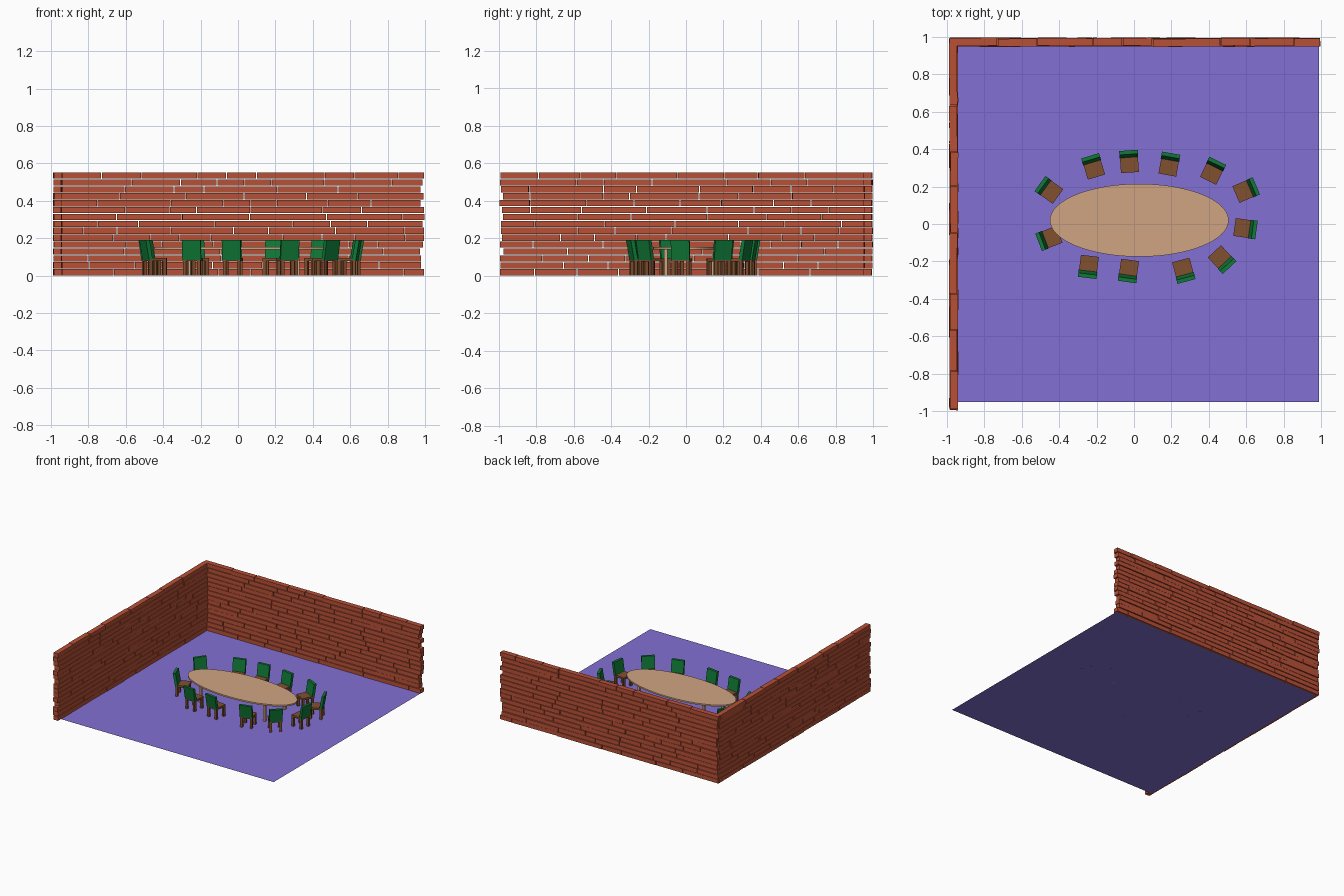
import bpy, bmesh, math, random
from mathutils import Matrix, Vector

if "Cube" in bpy.data.objects:
    bpy.data.objects.remove(bpy.data.objects["Cube"])

random.seed(7)


def material(name, rgb):
    m = bpy.data.materials.new(name)
    m.diffuse_color = (*rgb, 1)
    m.use_nodes = True
    m.node_tree.nodes["Principled BSDF"].inputs["Base Color"].default_value = m.diffuse_color
    return m


BRICK = material("brick_red", (0.479, 0.080, 0.037))
PURPLE = material("floor_purple", (0.223, 0.162, 0.658))
TAN = material("table_tan", (0.630, 0.376, 0.223))
GREEN = material("cushion_green", (0.005, 0.188, 0.038))
BROWN = material("chair_brown", (0.216, 0.080, 0.030))


def add_box(bm, centre, size, yaw=0.0):
    mat = (Matrix.Translation(centre) @ Matrix.Rotation(yaw, 4, 'Z')
           @ Matrix.Diagonal((*size, 1)))
    return bmesh.ops.create_cube(bm, size=1, matrix=mat)["verts"]


def to_mesh(bm, name, mat):
    bmesh.ops.recalc_face_normals(bm, faces=bm.faces)
    me = bpy.data.meshes.new(name)
    bm.to_mesh(me)
    bm.free()
    me.materials.append(mat)
    return me


def add_object(name, me, matrix=Matrix.Identity(4)):
    ob = bpy.data.objects.new(name, me)
    ob.matrix_world = matrix
    bpy.context.collection.objects.link(ob)
    return ob


# Floor sheet
bm = bmesh.new()
bmesh.ops.create_grid(bm, x_segments=1, y_segments=1, size=0.5,
                      matrix=Matrix.Translation((0.01, 0.012, 0)) @ Matrix.Diagonal((1.96, 1.925, 1, 1)))
add_object("floor", to_mesh(bm, "floor", PURPLE))


# Brick walls: rows of uneven bricks laid along local x
def brick_wall(name, matrix, start, end, rows=15, pitch=0.0369, gap=0.004):
    bm = bmesh.new()
    for r in range(rows):
        x = start + random.uniform(0, 0.025)
        stop = end - random.uniform(0, 0.025)
        while x < stop - 0.01:
            length = random.uniform(0.14, 0.42)
            if stop - x - length < 0.1:
                length = stop - x
            add_box(bm, (x + length / 2, random.uniform(-0.003, 0.003), 0.001 + (r + 0.47) * pitch),
                    (length - gap, 0.042, pitch - gap), random.uniform(-0.012, 0.012))
            x += length
    add_object(name, to_mesh(bm, name, BRICK), matrix)


brick_wall("back_wall", Matrix.Translation((0, 0.972, 0)), -0.995, 1.0)
brick_wall("left_wall", Matrix.Translation((-0.964, 0, 0)) @ Matrix.Rotation(math.pi / 2, 4, 'Z'), -1.0, 0.99)

# Oval table top and four legs
TX, TY = 0.028, 0.02
bm = bmesh.new()
bmesh.ops.create_cone(bm, cap_ends=True, segments=64, radius1=1, radius2=1, depth=0.012,
                      matrix=Matrix.Translation((TX, TY, 0.146)) @ Matrix.Diagonal((0.478, 0.195, 1, 1)))
top = add_object("table_top", to_mesh(bm, "table_top", TAN))
for p in top.data.polygons:
    p.use_smooth = len(p.vertices) == 4
for e in top.data.edges:
    e.use_edge_sharp = abs(top.data.vertices[e.vertices[0]].co.z - top.data.vertices[e.vertices[1]].co.z) < 1e-5

bm = bmesh.new()
for sx in (-1, 1):
    for sy in (-1, 1):
        add_box(bm, (TX + sx * 0.292, TY + sy * 0.128, 0.07), (0.018, 0.018, 0.14))
add_object("table_legs", to_mesh(bm, "table_legs", TAN))

# Chair parts: local +x points away from the table
bm = bmesh.new()
add_box(bm, (0, 0, 0.085), (0.1, 0.096, 0.016))
seat = to_mesh(bm, "seat", BROWN)

bm = bmesh.new()
for sx in (-1, 1):
    for sy in (-1, 1):
        add_box(bm, (sx * 0.04, sy * 0.038, 0.039), (0.018, 0.018, 0.078))
legs = to_mesh(bm, "chair_legs", BROWN)

bm = bmesh.new()
for v in add_box(bm, (0.040, 0, 0.137), (0.021, 0.1, 0.106)):
    if v.co.z > 0.137:
        v.co.x += 0.018   # backward lean
back = to_mesh(bm, "chair_back", GREEN)

# Twelve chairs: x, y, outward direction in degrees
chairs = [(-0.215, 0.299, 107), (-0.025, 0.325, 94), (0.187, 0.311, 80), (0.418, 0.276, 64),
          (0.591, 0.177, 23), (0.587, -0.023, -8), (0.464, -0.183, -47), (0.263, -0.241, -75),
          (-0.028, -0.242, -98), (-0.242, -0.220, -97), (-0.446, -0.073, 201), (-0.447, 0.176, 144)]
for i, (x, y, deg) in enumerate(chairs, 1):
    mat = Matrix.Translation((x, y, 0)) @ Matrix.Rotation(math.radians(deg), 4, 'Z')
    for part in (seat, legs, back):
        add_object(f"{part.name}_{i}", part, mat)
